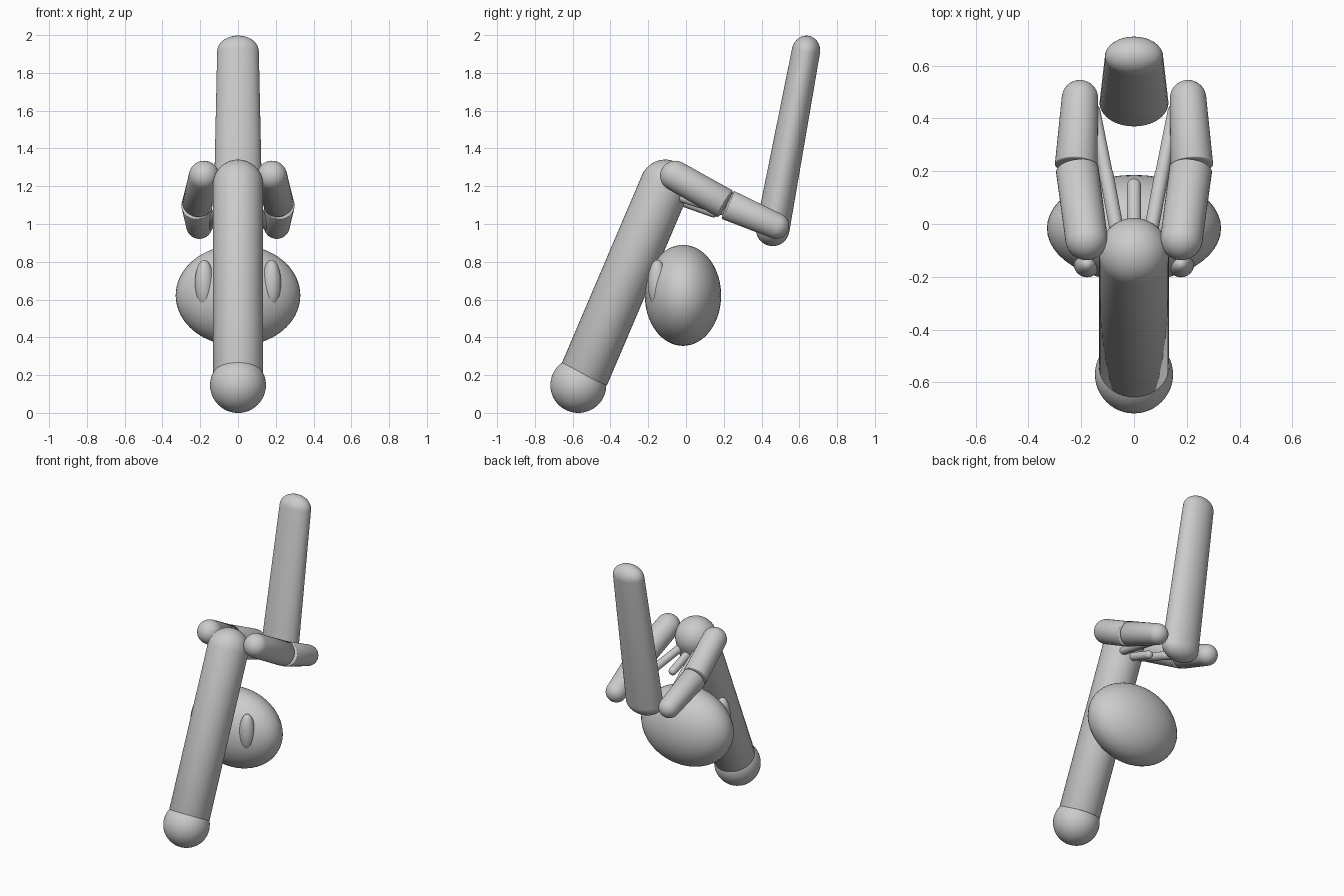
import bpy, bmesh, math
from mathutils import Vector

if "Cube" in bpy.data.objects:
    bpy.data.objects.remove(bpy.data.objects["Cube"])

grey = bpy.data.materials.new("plain grey")
grey.use_nodes = True
GREY = (0.6, 0.6, 0.6, 1)
grey.diffuse_color = GREY
grey.node_tree.nodes["Principled BSDF"].inputs["Base Color"].default_value = GREY


def finish(name, bm, mirror=False):
    """Turn a bmesh into a smooth grey object, mirrored left to right if asked."""
    bmesh.ops.recalc_face_normals(bm, faces=bm.faces[:])
    mesh = bpy.data.meshes.new(name)
    bm.to_mesh(mesh)
    bm.free()
    mesh.materials.append(grey)
    obj = bpy.data.objects.new(name, mesh)
    bpy.context.collection.objects.link(obj)
    bpy.ops.object.select_all(action='DESELECT')
    obj.select_set(True)
    bpy.context.view_layer.objects.active = obj
    bpy.ops.object.shade_smooth_by_angle(angle=math.radians(40))
    if mirror:
        obj.modifiers.new("Mirror", 'MIRROR')
    return obj


def ellipsoid(name, centre, radii, mirror=False):
    bm = bmesh.new()
    bmesh.ops.create_uvsphere(bm, u_segments=48, v_segments=32, radius=1)
    bmesh.ops.scale(bm, vec=radii, verts=bm.verts)
    bmesh.ops.translate(bm, vec=centre, verts=bm.verts)
    return finish(name, bm, mirror)


def tube(name, start, end, r0, r1, dome0=1, dome1=1, widen=1, mirror=False):
    """Tapered rod with domed ends; a dome of 1 is a full hemisphere."""
    start, end = Vector(start), Vector(end)
    axis = end - start
    turn = Vector((0, 0, 1)).rotation_difference(axis)
    sides, steps = 40, 10
    angles = [i * math.pi / 2 / steps for i in range(steps)]
    profile = [(r0 * math.sin(a), -r0 * dome0 * math.cos(a)) for a in angles[1:]]
    profile += [(r0, 0), (r1, axis.length)]
    profile += [(r1 * math.cos(a), axis.length + r1 * dome1 * math.sin(a))
                for a in angles[1:]]
    bm = bmesh.new()

    def place(x, y, z):
        return bm.verts.new(start + turn @ Vector((x * widen, y, z)))

    rings = []
    for r, z in profile:
        rings.append([place(r * math.cos(t), r * math.sin(t), z)
                      for t in (2 * math.pi * i / sides for i in range(sides))])
    tip0 = place(0, 0, -r0 * dome0)
    tip1 = place(0, 0, axis.length + r1 * dome1)
    for i in range(sides):
        j = (i + 1) % sides
        for a, b in zip(rings, rings[1:]):
            bm.faces.new((a[i], a[j], b[j], b[i]))
        bm.faces.new((tip0, rings[0][j], rings[0][i]))
        bm.faces.new((tip1, rings[-1][i], rings[-1][j]))
    return finish(name, bm, mirror)


# Leaning post and its ball foot
ellipsoid("foot_ball", (0, -0.57, 0.147), (0.148, 0.148, 0.147))
tube("leaning_post", (0, -0.54, 0.2), (0, -0.11, 1.208), 0.133, 0.133, dome0=0.1)

# Egg-shaped body behind the post, with raised side pads
ellipsoid("body", (0, -0.016, 0.622), (0.33, 0.202, 0.267))
ellipsoid("body_pad", (0.178, -0.152, 0.685), (0.05, 0.05, 0.125), mirror=True)

# Paired two-part arms reaching back
tube("upper_arm", (0.18, -0.057, 1.255), (0.215, 0.205, 1.108),
     0.08, 0.081, dome1=0.12, mirror=True)
tube("forearm", (0.219, 0.224, 1.1), (0.205, 0.477, 0.99),
     0.081, 0.069, dome0=0.12, mirror=True)

# Thin prongs between the arms
tube("middle_prong", (0, -0.06, 1.135), (0, 0.145, 1.062), 0.027, 0.027)
tube("side_prong", (0.06, -0.05, 1.15), (0.105, 0.19, 1.075),
     0.027, 0.027, mirror=True)
tube("side_prong_tip", (0.108, 0.2, 1.07), (0.15, 0.43, 0.99),
     0.026, 0.022, mirror=True)

# Tall upright blade at the back, wider than deep
tube("back_blade", (0, 0.459, 0.972), (0, 0.635, 1.915),
     0.089, 0.075, dome1=1.1, widen=1.47)
